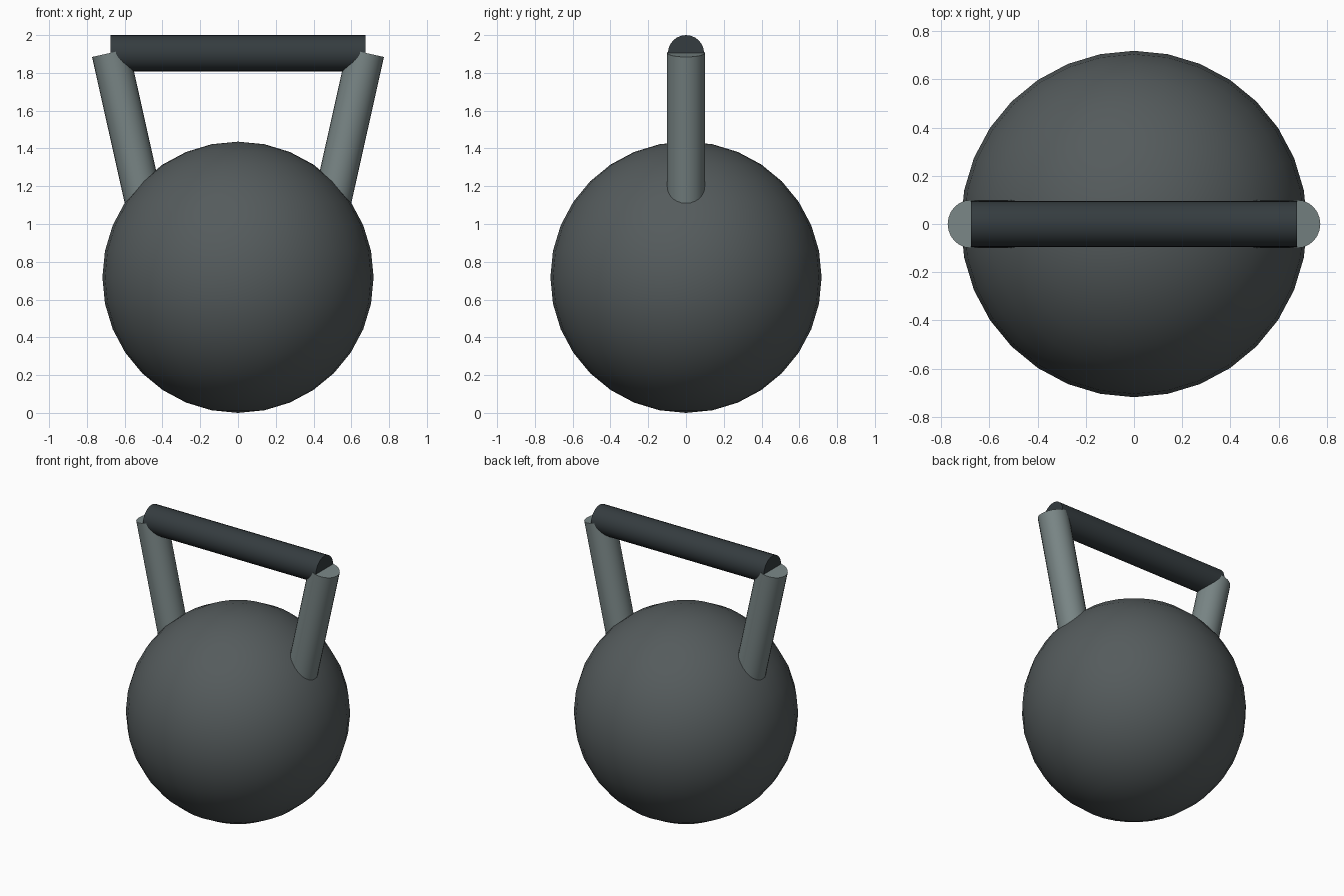
import bpy
from mathutils import Vector

if "Cube" in bpy.data.objects:
    bpy.data.objects.remove(bpy.data.objects["Cube"])


def material(name, rgb):
    m = bpy.data.materials.new(name)
    m.diffuse_color = (*rgb, 1)
    m.use_nodes = True
    m.node_tree.nodes["Principled BSDF"].inputs["Base Color"].default_value = m.diffuse_color
    return m


def finish(name, mat):
    ob = bpy.context.object
    ob.name = name
    ob.data.materials.append(mat)
    bpy.ops.object.shade_smooth_by_angle()
    return ob


def rod(name, a, b, radius, mat):
    a, b = Vector(a), Vector(b)
    d = b - a
    bpy.ops.mesh.primitive_cylinder_add(
        vertices=24, radius=radius, depth=d.length, location=(a + b) / 2,
        rotation=d.to_track_quat('Z', 'Y').to_euler())
    return finish(name, mat)


iron = material("cast_iron", (0.09, 0.105, 0.108))
steel = material("steel", (0.19, 0.235, 0.235))
grip = material("grip_dark", (0.035, 0.045, 0.05))

# Round weight body
bpy.ops.mesh.primitive_uv_sphere_add(segments=32, ring_count=16, radius=0.718,
                                     location=(0, 0, 0.718))
finish("weight_ball", iron)

# Splayed handle arms sunk into the ball
for side, name in ((-1, "left_handle_arm"), (1, "right_handle_arm")):
    rod(name, (side * 0.475, 0, 1.01), (side * 0.675, 0, 1.906), 0.1, steel)

# Horizontal grip bar
rod("grip_bar", (-0.675, 0, 1.904), (0.675, 0, 1.904), 0.096, grip)
